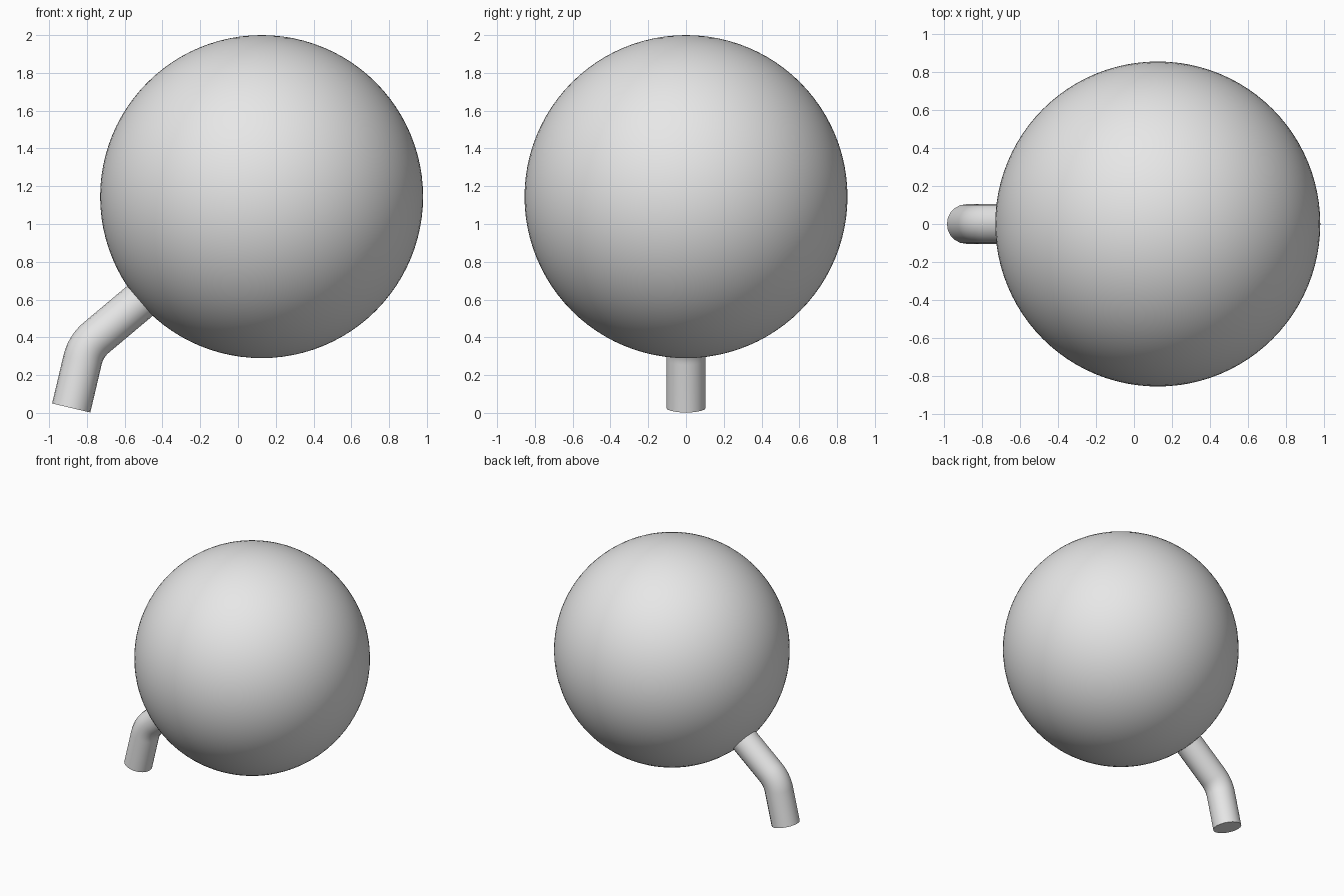
import bpy
from math import radians
from mathutils import Vector

cube = bpy.data.objects.get("Cube")
if cube:
    bpy.data.objects.remove(cube, do_unlink=True)

# Single plain grey material
grey = bpy.data.materials.new("plain grey")
grey.use_nodes = True
colour = (0.8, 0.8, 0.8, 1)
grey.diffuse_color = colour
grey.node_tree.nodes["Principled BSDF"].inputs["Base Color"].default_value = colour


def finish(obj, name):
    obj.name = name
    obj.data.materials.clear()
    obj.data.materials.append(grey)
    bpy.ops.object.select_all(action="DESELECT")
    obj.select_set(True)
    bpy.context.view_layer.objects.active = obj
    bpy.ops.object.shade_smooth_by_angle(angle=radians(40))


# Large ball
bpy.ops.mesh.primitive_uv_sphere_add(segments=96, ring_count=48, radius=0.855,
                                     location=(0.125, 0, 1.145))
finish(bpy.context.object, "ball")

# Bent pipe: two straight runs joined by a rounded elbow
foot, corner, root = Vector((-0.883, 0, 0.026)), Vector((-0.806, 0, 0.352)), Vector((-0.42, 0, 0.676))
bend = 0.075
enter = corner + (foot - corner).normalized() * bend
leave = corner + (root - corner).normalized() * bend
steps = 8
path = [foot]
for i in range(steps + 1):
    t = i / steps
    path.append(enter.lerp(corner, t).lerp(corner.lerp(leave, t), t))
path.append(root)

curve = bpy.data.curves.new("pipe", "CURVE")
curve.dimensions = "3D"
curve.bevel_depth = 0.104
curve.bevel_resolution = 8
curve.use_fill_caps = True
spline = curve.splines.new("POLY")
spline.points.add(len(path) - 1)
for point, co in zip(spline.points, path):
    point.co = (*co, 1)
pipe = bpy.data.objects.new("pipe", curve)
bpy.context.collection.objects.link(pipe)
bpy.ops.object.select_all(action="DESELECT")
pipe.select_set(True)
bpy.context.view_layer.objects.active = pipe
bpy.ops.object.convert(target="MESH")
finish(bpy.context.object, "bent_pipe")
